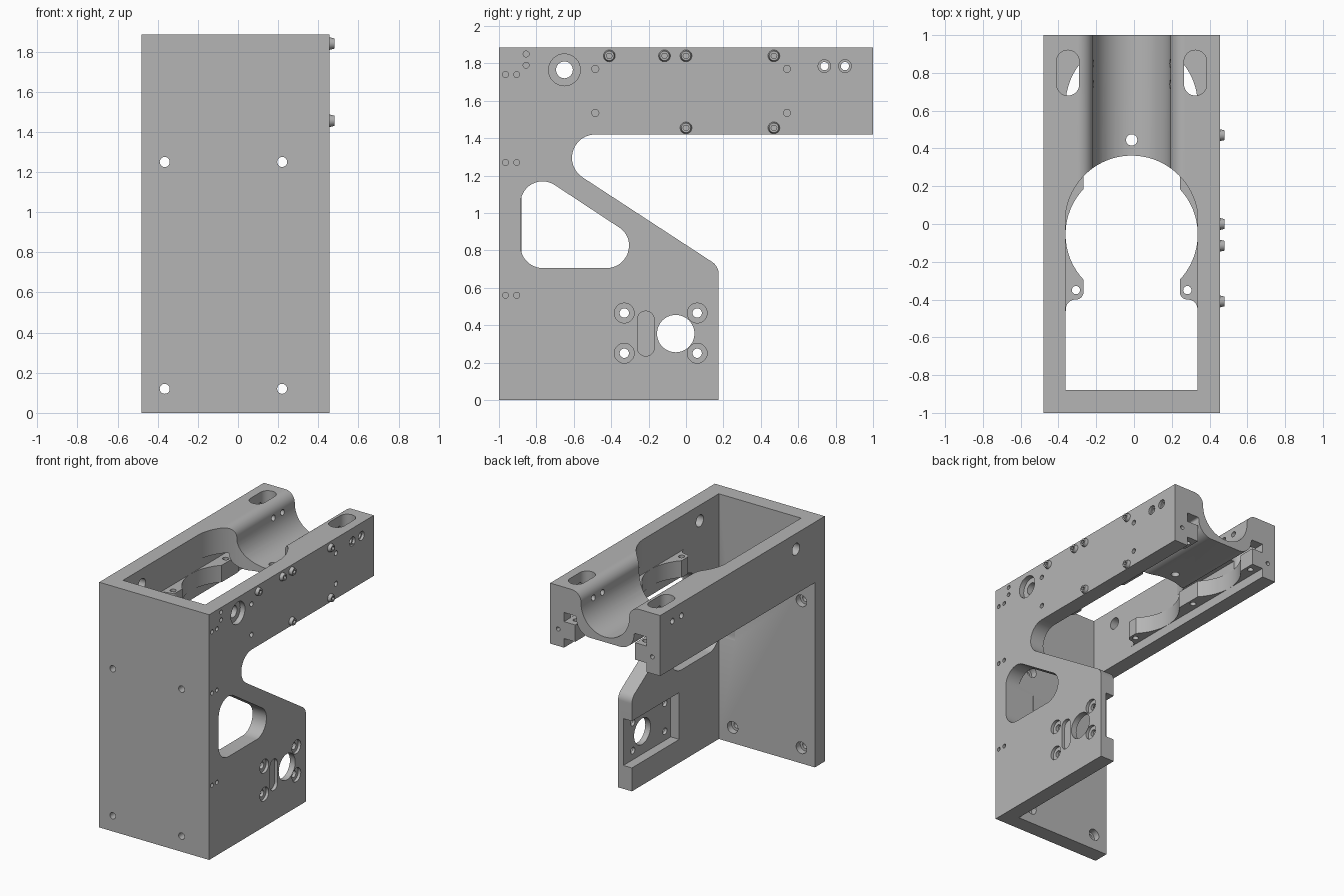
import bpy, bmesh, math
from mathutils import Vector

cube = bpy.data.objects.get("Cube")
if cube:
    bpy.data.objects.remove(cube, do_unlink=True)

GREY = (0.46, 0.46, 0.46, 1)
metal = bpy.data.materials.new("grey_metal")
metal.use_nodes = True
metal.diffuse_color = GREY
metal.node_tree.nodes["Principled BSDF"].inputs["Base Color"].default_value = GREY

MID = -0.0125            # centre plane between the two walls
TOP, BAR = 1.885, 1.42   # top and underside of the side bars
OUT, INN = 0.4675, 0.35  # wall faces measured from the centre plane


def rounded(corners, steps=12):
    """Closed profile from (a, b, radius) corners."""
    pts = []
    for i, (a, b, r) in enumerate(corners):
        p = Vector((a, b))
        if not r:
            pts.append(p)
            continue
        u = (Vector(corners[i - 1][:2]) - p).normalized()
        v = (Vector(corners[(i + 1) % len(corners)][:2]) - p).normalized()
        half = u.angle(v) / 2
        centre = p + (u + v).normalized() * r / math.sin(half)
        t = r / math.tan(half)
        s, e = p + u * t - centre, p + v * t - centre
        a0 = math.atan2(s.y, s.x)
        sweep = (math.atan2(e.y, e.x) - a0 + math.pi) % math.tau - math.pi
        for k in range(steps + 1):
            w = a0 + sweep * k / steps
            pts.append(centre + Vector((math.cos(w), math.sin(w))) * r)
    return pts


def box2(a0, a1, b0, b1, r=0):
    return rounded([(a0, b0, r), (a1, b0, r), (a1, b1, r), (a0, b1, r)])


def circle(a, b, r, n=32):
    return [Vector((a + r * math.cos(math.tau * k / n), b + r * math.sin(math.tau * k / n)))
            for k in range(n)]


def prism(name, pts, axis, lo, hi):
    """Extrude a profile along an axis (profile is yz, xz or xy)."""
    place = {"X": lambda p, t: (t, p.x, p.y),
             "Y": lambda p, t: (p.x, t, p.y),
             "Z": lambda p, t: (p.x, p.y, t)}[axis]
    bm = bmesh.new()
    rings = [[bm.verts.new(place(p, t)) for p in pts] for t in (lo, hi)]
    n = len(pts)
    for ring in rings:
        bm.faces.new(ring)
    for i in range(n):
        j = (i + 1) % n
        bm.faces.new((rings[0][i], rings[0][j], rings[1][j], rings[1][i]))
    bmesh.ops.recalc_face_normals(bm, faces=bm.faces[:])
    mesh = bpy.data.meshes.new(name)
    bm.to_mesh(mesh)
    bm.free()
    mesh.materials.append(metal)
    ob = bpy.data.objects.new(name, mesh)
    bpy.context.collection.objects.link(ob)
    return ob


def combine(ob, tools, op="DIFFERENCE"):
    """Apply boolean tools to an object."""
    bpy.context.view_layer.objects.active = ob
    for tool in tools:
        mod = ob.modifiers.new("bool", "BOOLEAN")
        mod.operation, mod.object, mod.solver = op, tool, "EXACT"
        bpy.ops.object.modifier_apply(modifier=mod.name)


def cutter(pts, axis, lo, hi):
    ob = prism("cutter", pts, axis, lo, hi)
    ob.hide_render = True
    return ob


def discard(tools):
    for tool in tools:
        bpy.data.objects.remove(tool, do_unlink=True)


RIGHT = MID + OUT   # outer face of the motor wall

# Main frame: front plate, motor wall with diagonal arm, plain side bar
frame = prism("main_frame", box2(MID - OUT, RIGHT, 0, TOP), "Y", -1, -0.88)
wall_profile = rounded([(-1, 0, 0), (0.175, 0, 0), (0.175, 0.715, 0.08), (-0.745, 1.305, 0.0),
                        (-1, TOP, 0)])
wall_profile = rounded([(-1, 0, 0), (0.175, 0, 0), (0.175, 0.715, 0.08), (-0.905, 1.42, 0.125),
                        (1, BAR, 0), (1, TOP, 0), (-1, TOP, 0)])
motor_wall = prism("motor_wall", wall_profile, "X", MID + INN, RIGHT)
side_bar = prism("side_bar", box2(-1, 1, BAR, TOP), "X", MID - OUT, MID - INN)
combine(frame, [motor_wall, side_bar], "UNION")
discard([motor_wall, side_bar])

# Trough block: gull-shaped section with a thin round bottom
half = [(0.36, TOP, 0), (0.205, TOP, 0.08), (0.205, 1.595, 0.204)]
under = [(0.36, 1.69, 0), (0.245, 1.69, 0.015), (0.245, 1.555, 0.12)]
mirror = lambda seq: [(-x, z, r) for x, z, r in seq]
section = half + mirror(half)[::-1] + mirror(under) + under[::-1]
trough = prism("trough_block", rounded([(MID + x, z, r) for x, z, r in section], 20), "Y", 0.01, 1)

# Scalloped shelves inside both bars
shelves = []
for side, label in ((1, "left"), (-1, "right")):
    plan = [(0.36, 1, 0), (0.255, 1, 0), (0.255, -0.4, 0.04), (0.348, -0.4, 0.05),
            (0.348, -0.46, 0), (0.36, -0.46, 0)]
    shelves.append(prism(label + "_shelf", rounded([(MID + side * x, y, r) for x, y, r in plan]),
                         "Z", 1.49, 1.62))
lobes = [cutter(circle(MID, y, 0.35, 64), "Z", 1.3, 1.7) for y in (-0.055, 0.63)]
lobes += [cutter(circle(MID + s * 0.295, y, 0.022, 16), "Z", 1.3, 1.7)
          for s in (-1, 1) for y in (-0.35, 0.29, 0.93)]
for shelf in shelves:
    combine(shelf, lobes)
discard(lobes)

# Round opening and drain hole in the trough
opening = [cutter(circle(MID, 0.01, 0.352, 96), "Z", 1.3, 2),
           cutter(circle(MID, 0.445, 0.03, 24), "Z", 1.3, 2)]
combine(trough, opening)
discard(opening)

# Cuts shared by the frame and the trough: top slots, cross holes
shared = []
for s in (-1, 1):
    x = MID + s * 0.3375
    shared.append(cutter(box2(x - 0.06, x + 0.06, 0.68, 0.92, 0.0595), "Z", 1.621, 2))
for y in (0.74, 0.85):
    shared.append(cutter(circle(y, 1.785, 0.022, 20), "X", -1, 1))
    shared.append(cutter(circle(y, 1.785, 0.034, 20), "X", RIGHT - 0.02, 1))
combine(trough, shared)
combine(frame, shared)
discard(shared)

# Frame cuts
cuts = [
    # motor pocket on the inside, shaft hole, blind slot
    cutter(box2(-0.4, 0.3, 0.18, 0.54), "X", 0.2, 0.41),
    cutter(circle(-0.055, 0.355, 0.1, 48), "X", 0.2, 1),
    cutter(box2(-0.26, -0.17, 0.235, 0.475, 0.0445), "X", RIGHT - 0.025, 1),
    # rounded triangular window
    cutter(rounded([(-0.885, 1.27, 0.118), (-0.885, 0.705, 0.12), (-0.305, 0.705, 0.12),
                    (-0.305, 0.888, 0.11)]), "X", 0.2, 1),
    # large cross hole with counterbore
    cutter(circle(-0.65, 1.765, 0.045, 24), "X", -1, 1),
    cutter(circle(-0.65, 1.765, 0.085, 32), "X", RIGHT - 0.04, 1),
]
# motor screw holes
for y in (-0.33, 0.06):
    for z in (0.25, 0.465):
        cuts.append(cutter(circle(y, z, 0.025, 20), "X", 0.2, 1))
        cuts.append(cutter(circle(y, z, 0.053, 28), "X", RIGHT - 0.022, 1))
# front plate screw holes, counterbored behind
for x in (-0.365, 0.22):
    for z in (0.12, 1.25):
        cuts.append(cutter(circle(x, z, 0.025, 20), "Y", -1.2, -0.8))
        cuts.append(cutter(circle(x, z, 0.045, 24), "Y", -0.93, -0.8))
# small blind holes on the motor wall
blind = [(y, z, 0.016) for y in (-0.965, -0.905) for z in (0.56, 1.27, 1.74)]
blind += [(-0.855, z, 0.016) for z in (1.79, 1.85)]
blind += [(y, z, 0.019) for y in (-0.485, 0.54) for z in (1.535, 1.77)]
cuts += [cutter(circle(y, z, r, 14), "X", RIGHT - 0.04, 1) for y, z, r in blind]
# small blind holes in the bar ends
cuts += [cutter(circle(MID + s * 0.4, 1.55, 0.016, 14), "Y", 0.95, 1.2) for s in (-1, 1)]
combine(frame, cuts)
discard(cuts)

# Button-head screws with hex sockets
screws = []
heads = [(y, 1.84) for y in (-0.41, -0.115, 0, 0.47)] + [(y, 1.455) for y in (0, 0.47)]
for i, (y, z) in enumerate(heads):
    screw = prism(f"screw_{i + 1}", circle(y, z, 0.034, 24), "X", RIGHT - 0.01, 0.48)
    for v in screw.data.vertices:
        if v.co.x > 0.47:
            v.co.y = y + (v.co.y - y) * 0.75
            v.co.z = z + (v.co.z - z) * 0.75
    socket = [cutter(circle(y, z, 0.016, 6), "X", RIGHT + 0.006, 1)]
    combine(screw, socket)
    discard(socket)
    screws.append(screw)

# Smooth curved walls, keep machined edges sharp
for ob in bpy.context.view_layer.objects:
    ob.select_set(False)
for ob in [frame, trough] + shelves + screws:
    ob.select_set(True)
bpy.context.view_layer.objects.active = frame
bpy.ops.object.shade_smooth_by_angle(angle=math.radians(30))
